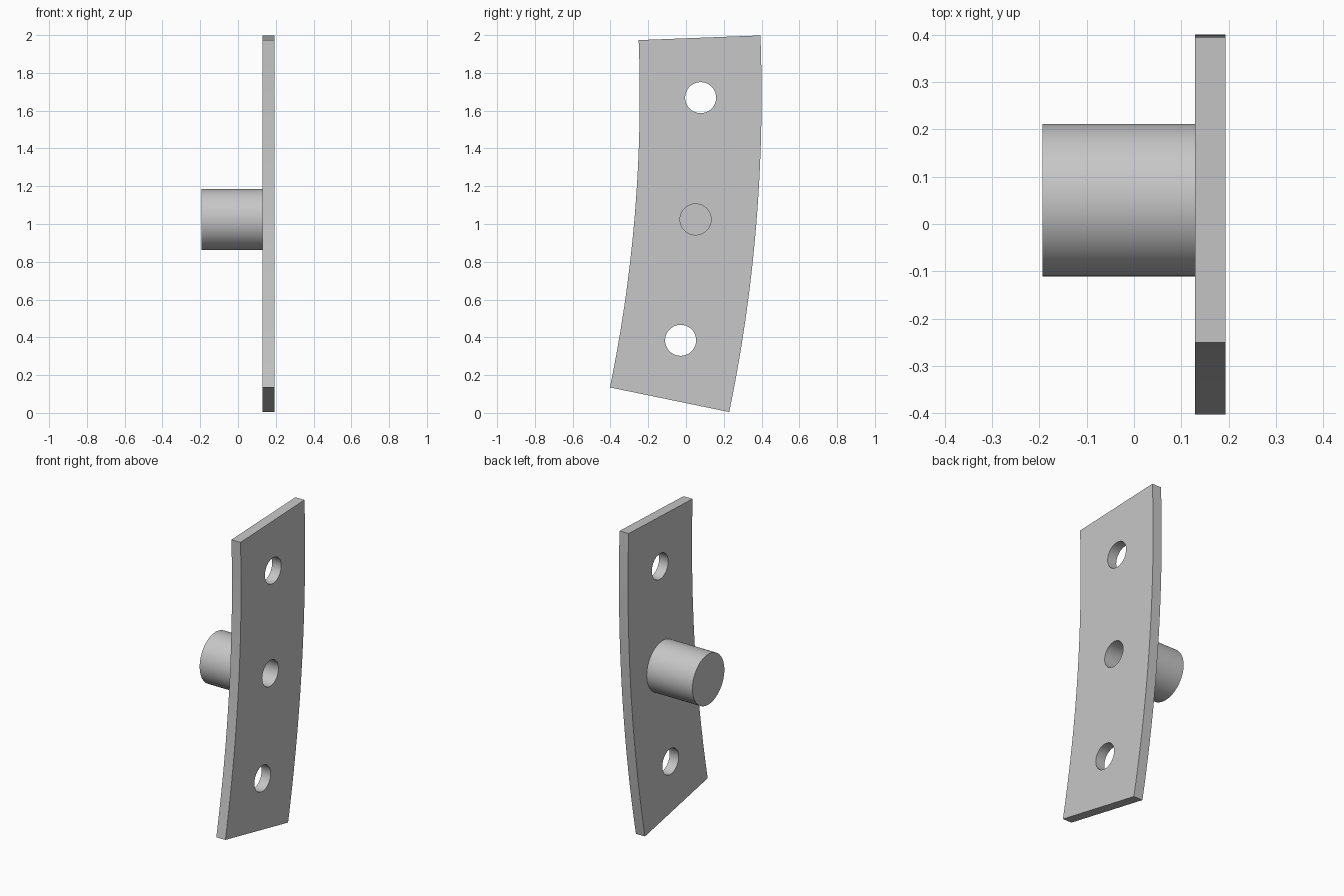
import bpy, bmesh
from math import sin, cos, pi, radians
from mathutils import Matrix

cube = bpy.data.objects.get("Cube")
if cube:
    bpy.data.objects.remove(cube, do_unlink=True)

# Arc of the plate, in the side (y, z) plane
CY, CZ = -7.89, 1.68
R_IN, R_OUT = 7.645, 8.29
A_LOW, A_HIGH = radians(-11.66), radians(2.2)
X_BACK, X_FACE, X_END = 0.129, 0.193, -0.193
HOLE_R, BOSS_R, BLIND_X = 0.082, 0.161, -0.065
SIDES = 64

grey = bpy.data.materials.new("light_grey")
grey.use_nodes = True
grey.diffuse_color = (0.57, 0.57, 0.57, 1)
grey.node_tree.nodes["Principled BSDF"].inputs["Base Color"].default_value = grey.diffuse_color


def arc_point(radius, angle):
    return CY + radius * cos(angle), CZ + radius * sin(angle)


def make_object(name, bm):
    bmesh.ops.recalc_face_normals(bm, faces=bm.faces)
    mesh = bpy.data.meshes.new(name)
    bm.to_mesh(mesh)
    bm.free()
    obj = bpy.data.objects.new(name, mesh)
    bpy.context.collection.objects.link(obj)
    mesh.materials.append(grey)
    return obj


def activate(obj):
    bpy.ops.object.select_all(action="DESELECT")
    obj.select_set(True)
    bpy.context.view_layer.objects.active = obj


# Curved plate: arc outline extruded along x
steps = 32
angles = [A_LOW + (A_HIGH - A_LOW) * i / steps for i in range(steps + 1)]
outline = [arc_point(R_OUT, a) for a in angles]
outline += [arc_point(R_IN, a) for a in reversed(angles)]
bm = bmesh.new()
face = bm.faces.new([bm.verts.new((X_BACK, y, z)) for y, z in outline])
extruded = bmesh.ops.extrude_face_region(bm, geom=[face], use_keep_orig=True)
moved = [v for v in extruded["geom"] if isinstance(v, bmesh.types.BMVert)]
bmesh.ops.translate(bm, verts=moved, vec=(X_FACE - X_BACK, 0, 0))
plate = make_object("curved_plate", bm)

# Three holes evenly spaced along the middle arc
centres = [arc_point((R_IN + R_OUT) / 2, radians(a)) for a in (-9.36, -4.72, -0.08)]
bm = bmesh.new()
for y, z in centres:
    place = Matrix.Translation((X_FACE, y, z)) @ Matrix.Rotation(pi / 2, 4, "Y")
    bmesh.ops.create_cone(bm, cap_ends=True, segments=SIDES, radius1=HOLE_R,
                          radius2=HOLE_R, depth=0.4, matrix=place)
cutter = make_object("hole_cutter", bm)
cutter.hide_render = True
cut = plate.modifiers.new("holes", "BOOLEAN")
cut.operation, cut.solver, cut.object = "DIFFERENCE", "EXACT", cutter
activate(plate)
bpy.ops.object.modifier_apply(modifier=cut.name)
bpy.data.objects.remove(cutter, do_unlink=True)

# Round boss with a blind bore continuing the middle hole
by, bz = centres[1]
rings = [(X_END, BOSS_R), (X_BACK, BOSS_R), (X_BACK, HOLE_R), (BLIND_X, HOLE_R)]
bm = bmesh.new()
loops = []
for x, r in rings:
    loops.append([bm.verts.new((x, by + r * sin(2 * pi * i / SIDES), bz + r * cos(2 * pi * i / SIDES)))
                  for i in range(SIDES)])
for a, b in zip(loops, loops[1:]):
    for i in range(SIDES):
        j = (i + 1) % SIDES
        bm.faces.new((a[i], a[j], b[j], b[i]))
bm.faces.new(loops[0])
bm.faces.new(loops[-1])
boss = make_object("round_boss", bm)

# Smooth the round walls, keep the rims crisp
for obj in (plate, boss):
    activate(obj)
    bpy.ops.object.shade_smooth_by_angle(angle=radians(30))
